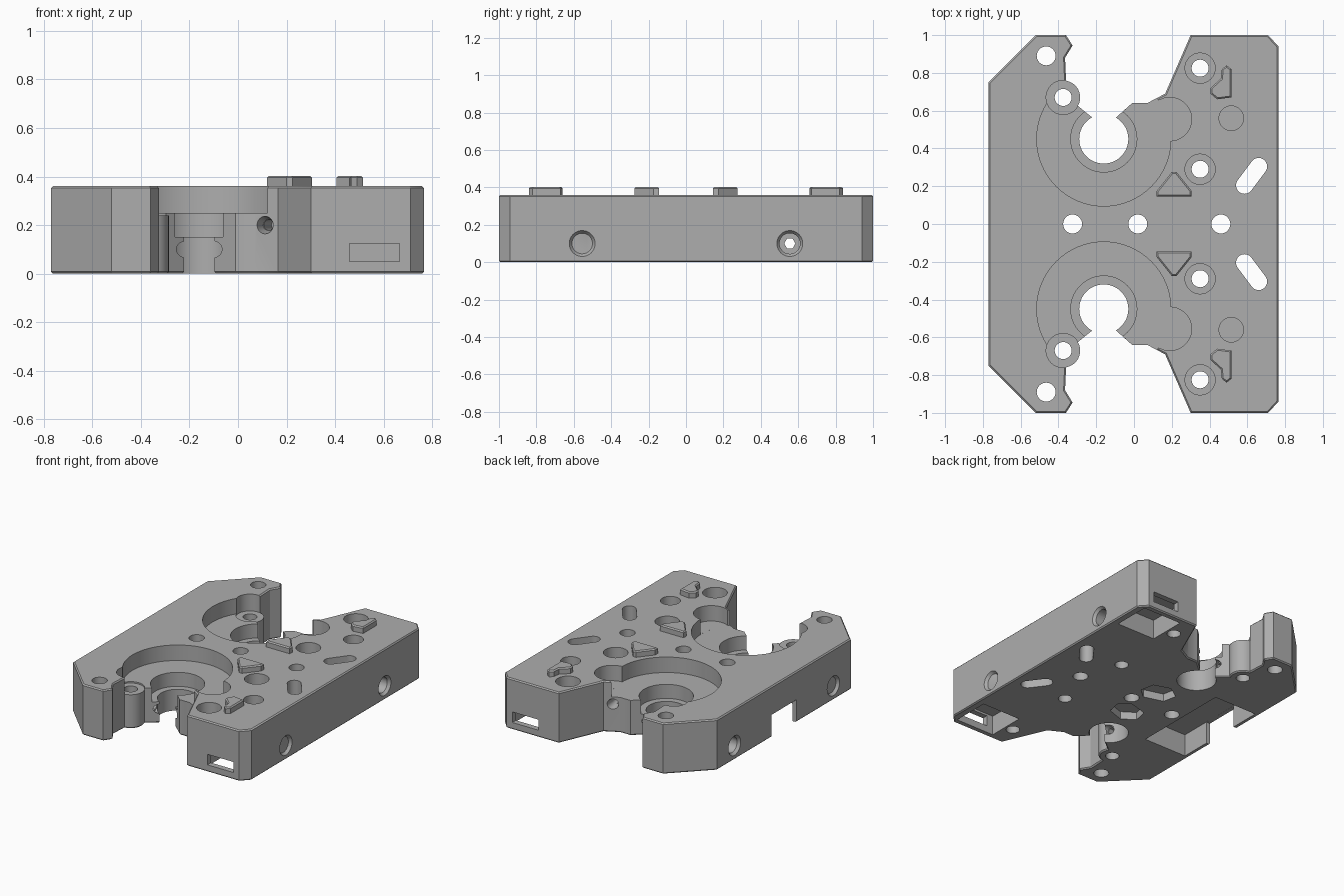
import bpy, bmesh, math
from mathutils import Vector

if "Cube" in bpy.data.objects:
    bpy.data.objects.remove(bpy.data.objects["Cube"])

grey = bpy.data.materials.new("plain grey")
grey.use_nodes = True
GREY = (0.42, 0.42, 0.42, 1)
grey.diffuse_color = GREY
grey.node_tree.nodes["Principled BSDF"].inputs["Base Color"].default_value = GREY
TOP = 0.36
cutters = []


def finish(name, bm):
    bmesh.ops.recalc_face_normals(bm, faces=bm.faces)
    mesh = bpy.data.meshes.new(name)
    bm.to_mesh(mesh)
    bm.free()
    mesh.materials.append(grey)
    obj = bpy.data.objects.new(name, mesh)
    bpy.context.collection.objects.link(obj)
    return obj


def prism(name, points, z0, z1, chamfer=0, both=False):
    """Extrude a flat outline, with chamfered rims if wanted."""
    bm = bmesh.new()
    base = bm.faces.new([bm.verts.new((x, y, z0)) for x, y in points])
    top = bmesh.ops.extrude_face_region(bm, geom=[base])["geom"]
    bmesh.ops.translate(bm, vec=(0, 0, z1 - z0),
                        verts=[v for v in top if isinstance(v, bmesh.types.BMVert)])
    if not any(f is base for f in bm.faces):
        bm.faces.new([v for v in bm.verts if v.co.z == z0])
    if chamfer:
        rim = [e for e in bm.edges if all(v.co.z > z1 - 1e-4 for v in e.verts)
               or both and all(v.co.z < z0 + 1e-4 for v in e.verts)]
        bmesh.ops.bevel(bm, geom=rim, offset=chamfer, segments=1, affect='EDGES')
    return finish(name, bm)


def rod(a, b, r1, r2=None, sides=40):
    """Round cutter running from point a to point b."""
    a, b = Vector(a), Vector(b)
    bm = bmesh.new()
    bmesh.ops.create_cone(bm, cap_ends=True, segments=sides, radius1=r1,
                          radius2=r1 if r2 is None else r2, depth=(b - a).length)
    bm.transform(Vector((0, 0, 1)).rotation_difference(b - a).to_matrix().to_4x4())
    bmesh.ops.translate(bm, verts=bm.verts, vec=(a + b) / 2)
    cutters.append(finish("cutter", bm))


def drill(x, y, r, z0=-0.1, z1=0.5):
    rod((x, y, z0), (x, y, z1), r, sides=64 if r > 0.1 else 32)


def box(x0, x1, y0, y1, z0, z1):
    cutters.append(prism("cutter", [(x0, y0), (x1, y0), (x1, y1), (x0, y1)], z0, z1))


def flip(points, s):
    return [(x, y * s) for x, y in points]


# Main body outline: half profile mirrored front to back
boss = [(-0.375 + 0.09 * math.cos(a), 0.67 + 0.09 * math.sin(a))
        for a in [math.radians(80 - 10 * i) for i in range(12)]]
half = [(-0.77, 0.75), (-0.52, 1.0), (-0.36, 1.0), (-0.325, 0.945), (-0.365, 0.88)]
half += boss + [(-0.21, 0.555), (-0.16, 0.47), (-0.105, 0.555), (-0.01, 0.64),
                (0.07, 0.64), (0.165, 0.69), (0.30, 1.0), (0.71, 1.0), (0.765, 0.94)]
body = prism("body", half + flip(half, -1)[::-1], 0, TOP, 0.008, True)

triangle = [(0.12, 0.145), (0.305, 0.145), (0.305, 0.175), (0.225, 0.275),
            (0.2, 0.275), (0.12, 0.175)]
arrow = [(0.405, 0.69), (0.44, 0.66), (0.515, 0.67), (0.515, 0.82),
         (0.49, 0.84), (0.465, 0.82), (0.46, 0.77), (0.405, 0.72)]
socket = [(-0.17, 0.1), (-0.03, 0.06), (0.04, 0.12), (0.02, 0.22), (-0.1, 0.26), (-0.19, 0.2)]

for s, side in ((1, "back"), (-1, "front")):
    # Stepped round bore with side lobe
    drill(-0.16, 0.45 * s, 0.355, 0.25)
    drill(0.19, 0.555 * s, 0.115, 0.2502)
    drill(-0.16, 0.45 * s, 0.175, 0.15)
    drill(-0.16, 0.45 * s, 0.13)
    # Screw holes and counterbores
    drill(-0.465, 0.89 * s, 0.05)
    drill(-0.375, 0.67 * s, 0.0905, 0.24)
    drill(-0.375, 0.67 * s, 0.045)
    for y in (0.29, 0.825):
        drill(0.35, y * s, 0.08, 0.24)
        drill(0.35, y * s, 0.045)
    drill(0.515, 0.56 * s, 0.065, 0.26)
    # Slanted slot
    ends = [Vector((0.585, 0.205 * s)), Vector((0.66, 0.305 * s))]
    ang = math.atan2(0.1 * s, 0.075)
    slot = []
    for p, turn in ((ends[1], -90), (ends[0], 90)):
        for i in range(11):
            t = ang + math.radians(turn + 18 * i)
            slot.append((p.x + 0.045 * math.cos(t), p.y + 0.045 * math.sin(t)))
    cutters.append(prism("cutter", slot, -0.1, 0.5))
    # Cross bore, wide at both ends
    y = 0.555 * s
    rod((-0.9, y, 0.1), (0.9, y, 0.1), 0.03, sides=6)
    rod((0.45, y, 0.1), (0.9, y, 0.1), 0.055)
    rod((-0.9, y, 0.1), (-0.55, y, 0.1), 0.055)
    rod((-0.27, y, 0.1), (-0.05, y, 0.1), 0.035)
    for x in (0.766, -0.771):
        inner = x - math.copysign(0.02, x)
        rod((inner, y, 0.1), (x, y, 0.1), 0.055, 0.07)
    # Countersunk hole in the throat wall
    rod((0.10, 0.70 * s, 0.2), (0.125, 0.6 * s, 0.2), 0.045, 0.022)
    rod((0.115, 0.65 * s, 0.2), (0.16, 0.47 * s, 0.2), 0.022)
    # Underside end pocket with window
    y0, y1 = sorted((0.69 * s, 0.96 * s))
    box(0.41, 0.715, y0, y1, -0.1, 0.14)
    y0, y1 = sorted((0.9 * s, 1.1 * s))
    box(0.46, 0.665, y0, y1, 0.05, 0.125)
    # Underside locating sockets
    cutters.append(prism("cutter", flip(socket, s), -0.1, 0.055))
    # Raised locating keys on top
    prism(side + "_triangle_key", flip(triangle, s), TOP - 0.01, 0.403, 0.008)
    prism(side + "_arrow_key", flip(arrow, s), TOP - 0.01, 0.403, 0.008)

# Centre row of holes
for x in (-0.325, 0.02, 0.46):
    drill(x, 0, 0.05)
# Underside side pocket and its opening
box(-0.74, -0.40, -0.36, 0.36, -0.1, 0.16)
box(-0.9, -0.6, -0.14, 0.14, -0.1, 0.1595)

# Cut everything out of the body
for c in cutters:
    mod = body.modifiers.new("cut", 'BOOLEAN')
    mod.operation = 'DIFFERENCE'
    mod.solver = 'EXACT'
    mod.object = c
bpy.context.view_layer.update()
deps = bpy.context.evaluated_depsgraph_get()
cut_mesh = bpy.data.meshes.new_from_object(body.evaluated_get(deps))
body.modifiers.clear()
body.data = cut_mesh
cut_mesh.materials.clear()
cut_mesh.materials.append(grey)
for p in cut_mesh.polygons:
    p.material_index = 0
for c in cutters:
    bpy.data.objects.remove(c)

bpy.ops.object.select_all(action='DESELECT')
body.select_set(True)
bpy.context.view_layer.objects.active = body
bpy.ops.object.shade_smooth_by_angle(angle=math.radians(30))
